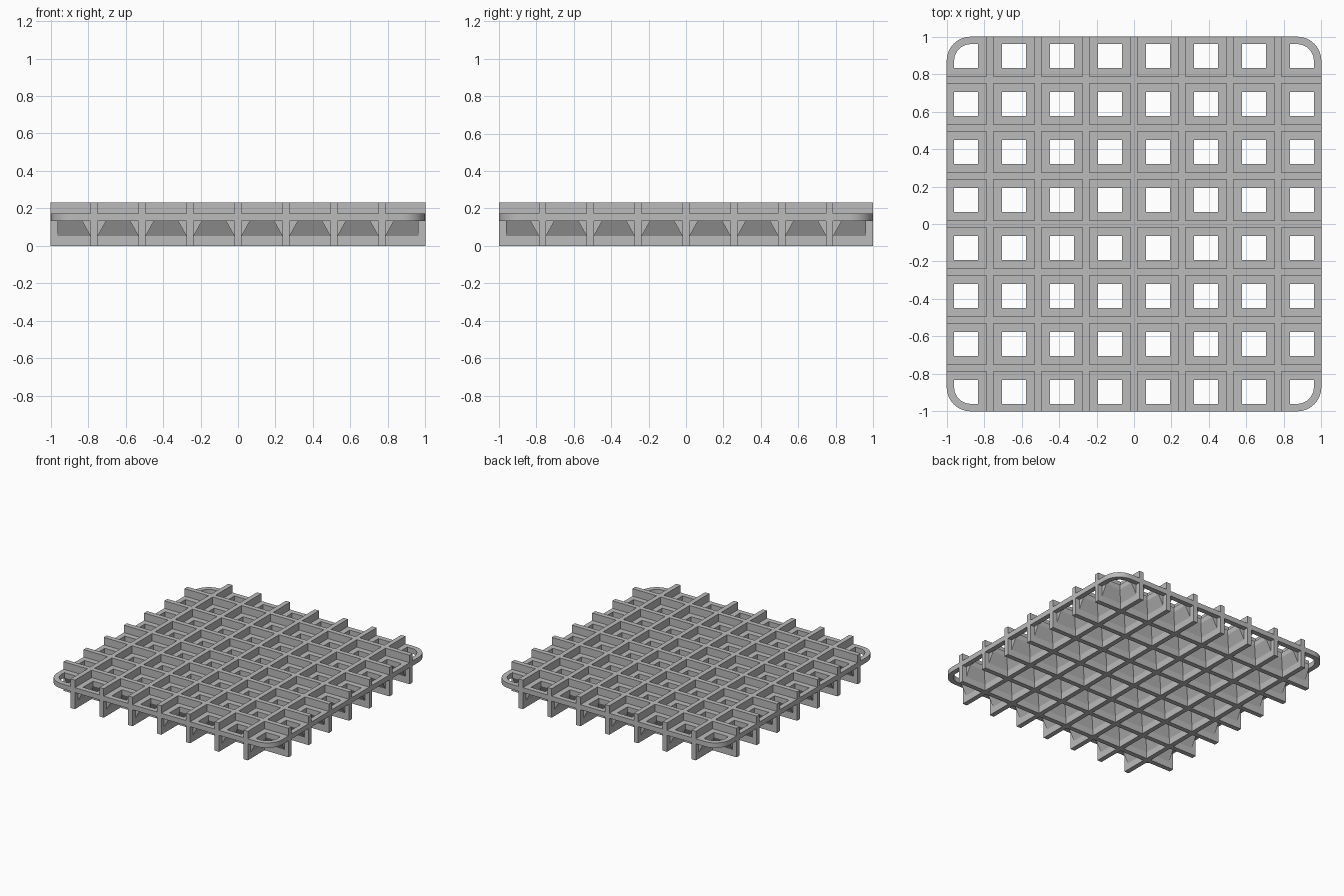
import bpy, bmesh
from math import cos, sin, pi, radians
from mathutils import Matrix

if "Cube" in bpy.data.objects:
    bpy.data.objects.remove(bpy.data.objects["Cube"])

PITCH, WALL, LEDGE = 0.256, 0.019, 0.064
TOP, LEDGE_TOP, LEDGE_LOW, SLOPE_LOW = 0.233, 0.173, 0.133, 0.05
RIM_IN = 0.96

grey = bpy.data.materials.new("plain grey")
grey.use_nodes = True
grey.diffuse_color = (0.5, 0.5, 0.5, 1)
grey.node_tree.nodes["Principled BSDF"].inputs["Base Color"].default_value = (0.5, 0.5, 0.5, 1)


def make_object(name, bm):
    bmesh.ops.recalc_face_normals(bm, faces=bm.faces)
    mesh = bpy.data.meshes.new(name)
    bm.to_mesh(mesh)
    bm.free()
    mesh.materials.append(grey)
    obj = bpy.data.objects.new(name, mesh)
    bpy.context.collection.objects.link(obj)
    return obj


def bars(name, profile, half, turned):
    """Seven parallel bars along y (or along x when turned) with one cross-section."""
    bm = bmesh.new()
    for i in range(-3, 4):
        a, b = ([bm.verts.new((i * PITCH + x, y, z)) for x, z in profile] for y in (-half, half))
        bm.faces.new(a)
        bm.faces.new(b)
        for k in range(len(a)):
            n = (k + 1) % len(a)
            bm.faces.new((a[k], a[n], b[n], b[k]))
    if turned:
        bm.transform(Matrix.Rotation(pi / 2, 4, "Z"))
    return make_object(name, bm)


def rounded_square(half, radius, steps=8):
    c = half - radius
    points = []
    for q, (sx, sy) in enumerate(((1, 1), (-1, 1), (-1, -1), (1, -1))):
        for k in range(steps + 1):
            a = (q + k / steps) * pi / 2
            points.append((sx * c + radius * cos(a), sy * c + radius * sin(a)))
    return points


def rim_ring(name):
    outer, inner = rounded_square(1, 0.13), rounded_square(RIM_IN, 0.09)
    bm = bmesh.new()
    loops = [[bm.verts.new((x, y, z)) for x, y in pts] for pts, z in (
        (outer, LEDGE_LOW), (outer, LEDGE_TOP), (inner, LEDGE_TOP), (inner, LEDGE_LOW))]
    for j in range(4):
        a, b = loops[j], loops[(j + 1) % 4]
        for k in range(len(a)):
            n = (k + 1) % len(a)
            bm.faces.new((a[k], a[n], b[n], b[k]))
    return make_object(name, bm)


def merge(base, *others):
    bpy.ops.object.select_all(action="DESELECT")
    bpy.context.view_layer.objects.active = base
    base.select_set(True)
    for other in others:
        mod = base.modifiers.new("join", "BOOLEAN")
        mod.operation, mod.solver, mod.object = "UNION", "EXACT", other
        bpy.ops.object.modifier_apply(modifier=mod.name)
        bpy.data.objects.remove(other)
    bpy.ops.object.shade_smooth_by_angle(angle=radians(20))


# Upright crossing walls
wall = [(-WALL, 0), (WALL, 0), (WALL, TOP), (-WALL, TOP)]
merge(bars("wall_grid", wall, 1, False), bars("cross_walls", wall, 1, True))

# Ledges with sloped undersides around every opening, and the rounded rim
inset = WALL - 0.001
ledge = [(-LEDGE, LEDGE_TOP), (-LEDGE, LEDGE_LOW), (-inset, SLOPE_LOW),
         (inset, SLOPE_LOW), (LEDGE, LEDGE_LOW), (LEDGE, LEDGE_TOP)]
reach = RIM_IN + 0.003
merge(bars("ledge_plate", ledge, reach, False), bars("cross_ledges", ledge, reach, True),
      rim_ring("rim"))
